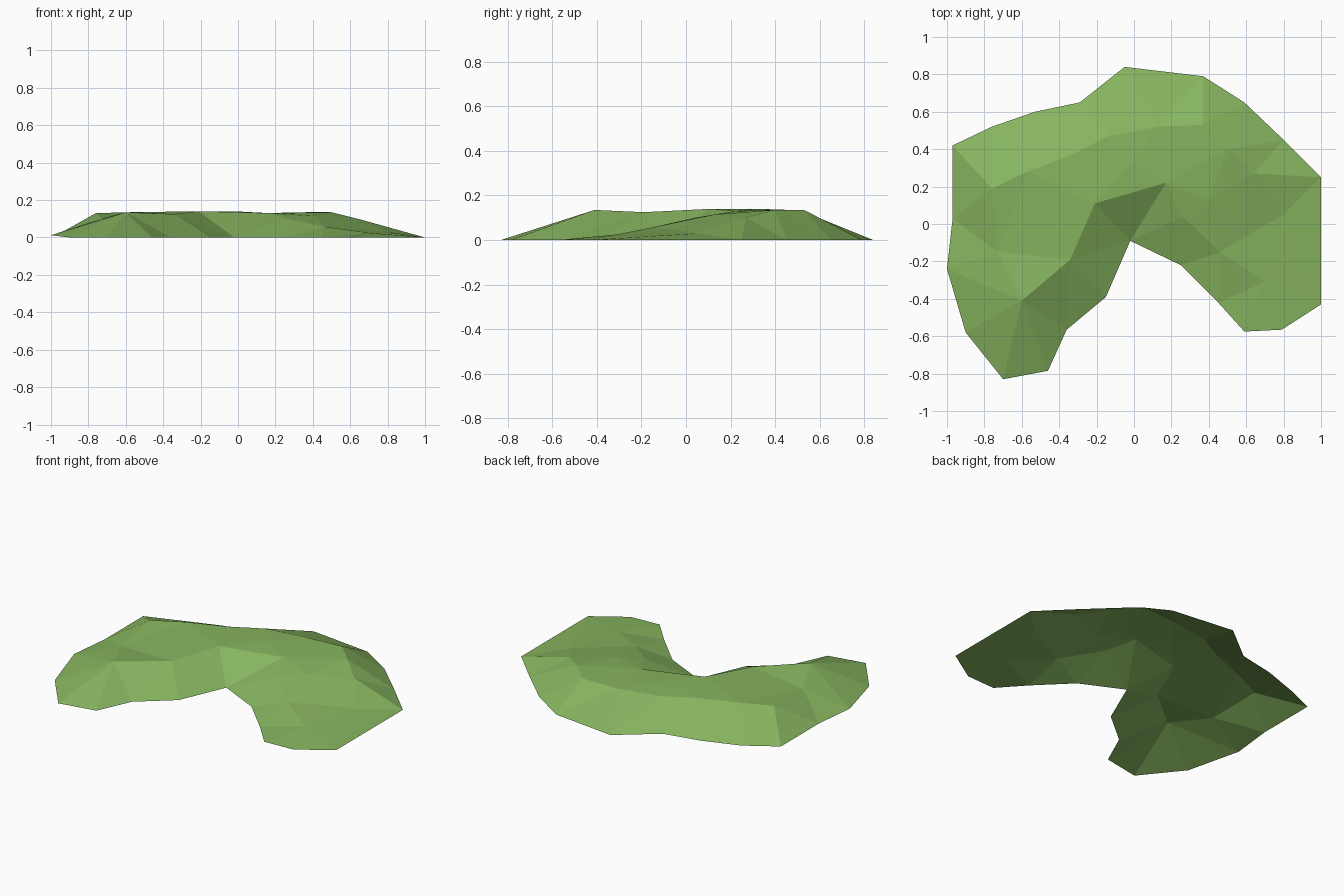
import bpy
import bmesh
from mathutils import Vector
from mathutils.geometry import delaunay_2d_cdt

cube = bpy.data.objects.get("Cube")
if cube:
    bpy.data.objects.remove(cube, do_unlink=True)

# Ground outline of the hill, clockwise from the back left corner
rim = [(-.97, .42), (-.76, .52), (-.53, .6), (-.29, .65), (-.05, .84), (.37, .79),
       (.59, .65), (.8, .45), (1, .25), (1, -.43), (.79, -.565), (.59, -.575),
       (.45, -.42), (.25, -.22), (-.02, -.09), (-.15, -.39), (-.36, -.565),
       (-.46, -.785), (-.7, -.83), (-.9, -.58), (-1, -.24), (-.97, .03)]

# Crease lines along the top: outer crest, inner crest and the low lobe fold
outer_crest = [(-.6, -.41, .135), (-.73, -.15, .1), (-.76, .19, .13), (-.57, .28, .135),
               (-.33, .37, .135), (-.14, .47, .135), (.13, .52, .13), (.37, .53, .135),
               (.5, .4, .135), (.64, .27, .1), (.8, .05, .03)]
inner_crest = [(-.6, -.41, .135), (-.34, -.19, .125), (-.21, .11, .14), (.17, .22, .13),
               (.26, .04, .1), (.46, -.15, .057)]
lobe_fold = [(.46, -.15, .057), (.64, -.04, .045), (.8, .05, .03)]

# Single points on the plateau and the low lobe
knolls = [(-.02, .32, .14), (.4, .13, .115), (.7, -.31, .025)]


def rim_height(x):
    """The far left edge lifts slightly off the ground."""
    return .012 if x < -.95 else 0


points = [Vector((x, y, rim_height(x))) for x, y in rim]
edges = [(i, (i + 1) % len(rim)) for i in range(len(rim))]


def point_index(co):
    """Return the index of a point, adding it when it is new."""
    v = Vector(co)
    for i, p in enumerate(points):
        if (p - v).length < .001:
            return i
    points.append(v)
    return len(points) - 1


for line in (outer_crest, inner_crest, lobe_fold):
    ids = [point_index(co) for co in line]
    edges += list(zip(ids, ids[1:]))
for co in knolls:
    point_index(co)

# Triangulate the plan inside the outline, keeping every crease as an edge
plan = [p.to_2d() for p in points]
flat, _, faces, sources, _, _ = delaunay_2d_cdt(plan, edges, [list(range(len(rim)))], 1, 1e-5)

# Raise the plan into an open, low-poly shell
bm = bmesh.new()
verts = [bm.verts.new((v.x, v.y, points[src[0]].z if src else 0))
         for v, src in zip(flat, sources)]
for face in faces:
    bm.faces.new([verts[i] for i in face])
bm.normal_update()
for face in bm.faces:
    face.smooth = False
    if face.normal.z < 0:
        face.normal_flip()
mesh = bpy.data.meshes.new("grass_hill")
bm.to_mesh(mesh)
bm.free()

# Grass colour
grass = bpy.data.materials.new("grass_green")
grass.use_nodes = True
colour = (.24, .46, .115, 1)
grass.diffuse_color = colour
shader = next(n for n in grass.node_tree.nodes if n.type == "BSDF_PRINCIPLED")
shader.inputs["Base Color"].default_value = colour
mesh.materials.append(grass)

hill = bpy.data.objects.new("grass_hill", mesh)
bpy.context.collection.objects.link(hill)
